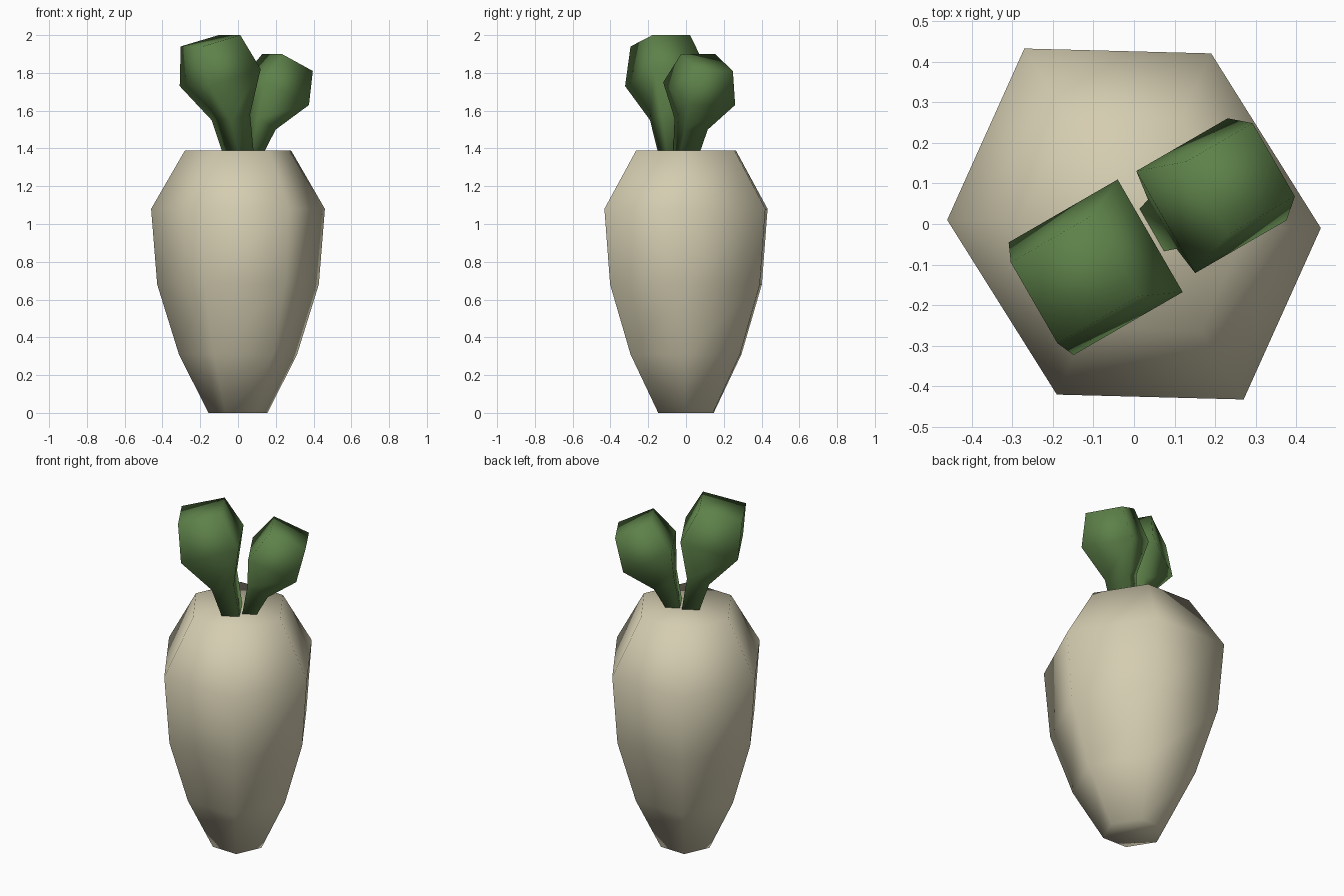
import bpy
import math
from mathutils import Vector

cube = bpy.data.objects.get("Cube")
if cube:
    bpy.data.objects.remove(cube, do_unlink=True)


def make_material(name, color):
    mat = bpy.data.materials.new(name)
    mat.use_nodes = True
    mat.diffuse_color = color
    mat.node_tree.nodes["Principled BSDF"].inputs["Base Color"].default_value = color
    return mat


def loft(name, rings, mat):
    """Skin closed rings of points, cap both ends and shade smooth."""
    n = len(rings[0])
    verts = [p for ring in rings for p in ring]
    faces = [list(range(n))[::-1], [len(verts) - n + i for i in range(n)]]
    for r in range(len(rings) - 1):
        for i in range(n):
            j = (i + 1) % n
            faces.append([r * n + i, r * n + j, (r + 1) * n + j, (r + 1) * n + i])
    mesh = bpy.data.meshes.new(name)
    mesh.from_pydata(verts, [], faces)
    mesh.materials.append(mat)
    mesh.shade_smooth()
    obj = bpy.data.objects.new(name, mesh)
    bpy.context.collection.objects.link(obj)
    return obj


cream = make_material("cream", (0.66, 0.61, 0.44, 1))
green = make_material("leaf green", (0.11, 0.22, 0.067, 1))

# Root: a slightly skewed hexagon scaled along the height
half = [Vector((0.46, -0.01)), Vector((0.19, 0.42)), Vector((-0.27, 0.432))]
hexagon = half + [-p for p in half]
profile = [(0, 0.34), (0.31, 0.68), (0.68, 0.93), (1.08, 1), (1.39, 0.61)]
loft("root", [[(p.x * s, p.y * s, z) for p in hexagon] for z, s in profile], cream)

# Leaves: square sections leaning apart along one diagonal
along = Vector((math.cos(math.radians(30)), math.sin(math.radians(30)), 0))
across = Vector((-along.y, along.x, 0))


def leaf(name, offset, sections):
    """Each section: low-u, its z, high-u, its z, half width."""
    rings = []
    for u0, z0, u1, z1, w in sections:
        corners = [(u0, -w, z0), (u1, -w, z1), (u1, w, z1), (u0, w, z0)]
        rings.append([along * u + across * (offset + v) + Vector((0, 0, z))
                      for u, v, z in corners])
    loft(name, rings, green)


leaf("right_leaf", -0.045, [
    (-0.075, 1.385, 0.02, 1.385, 0.085),
    (-0.13, 1.55, -0.01, 1.58, 0.1),
    (-0.29, 1.73, 0.02, 1.82, 0.16),
    (-0.31, 1.94, -0.078, 2.0, 0.115)])
leaf("left_leaf", -0.035, [
    (0.03, 1.385, 0.107, 1.385, 0.06),
    (0.06, 1.56, 0.17, 1.5, 0.07),
    (0.07, 1.75, 0.33, 1.63, 0.145),
    (0.188, 1.9, 0.377, 1.81, 0.104)])
